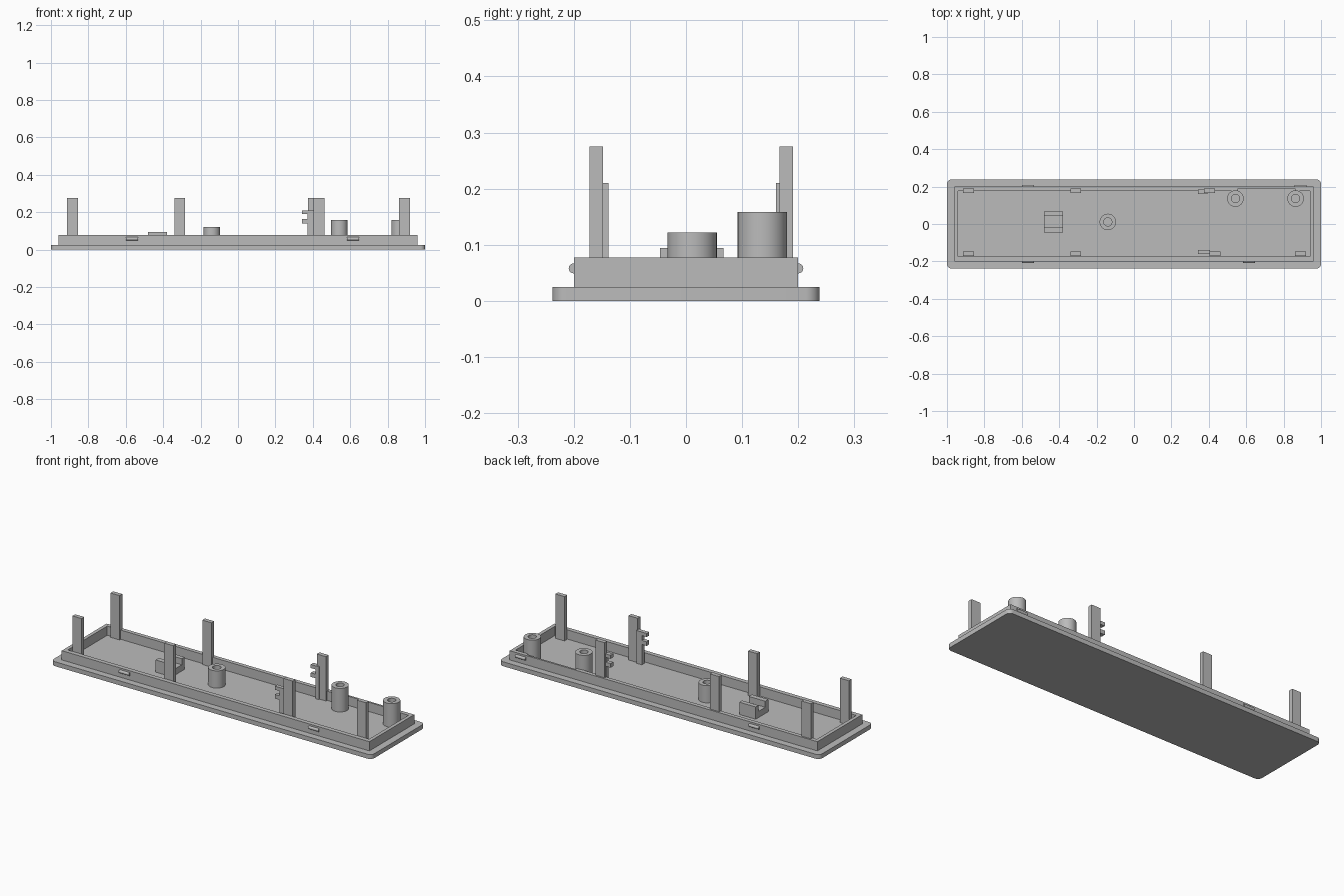
import bpy, bmesh, math
from mathutils import Matrix

if "Cube" in bpy.data.objects:
    bpy.data.objects.remove(bpy.data.objects["Cube"])

grey = bpy.data.materials.new("plain grey")
grey.diffuse_color = (0.5, 0.5, 0.5, 1)
grey.use_nodes = True
grey.node_tree.nodes["Principled BSDF"].inputs["Base Color"].default_value = grey.diffuse_color

FLOOR = 0.025
# Axis remaps for profiles: (u, v, depth) -> (x, y, z)
UP = Matrix.Identity(4)
ALONG_X = Matrix(((0, 0, 1, 0), (1, 0, 0, 0), (0, 1, 0, 0), (0, 0, 0, 1)))
ALONG_Y = Matrix(((1, 0, 0, 0), (0, 0, 1, 0), (0, 1, 0, 0), (0, 0, 0, 1)))


def prism(name, loops, lo, hi, axes=UP, smooth=False):
    """Extrude an outline (first loop) with optional holes from lo to hi."""
    bm = bmesh.new()
    edges = []
    for loop in loops:
        vs = [bm.verts.new((u, v, lo)) for u, v in loop]
        edges += [bm.edges.new((vs[i - 1], vs[i])) for i in range(len(vs))]
    if len(loops) == 1:
        bm.faces.new(vs)
    else:
        bmesh.ops.triangle_fill(bm, edges=edges, use_beauty=True)
    ext = bmesh.ops.extrude_face_region(bm, geom=bm.faces[:], use_keep_orig=True)
    top = [g for g in ext["geom"] if isinstance(g, bmesh.types.BMVert)]
    bmesh.ops.translate(bm, verts=top, vec=(0, 0, hi - lo))
    bmesh.ops.transform(bm, matrix=axes, verts=bm.verts[:])
    bmesh.ops.recalc_face_normals(bm, faces=bm.faces[:])
    mesh = bpy.data.meshes.new(name)
    bm.to_mesh(mesh)
    bm.free()
    mesh.materials.append(grey)
    ob = bpy.data.objects.new(name, mesh)
    bpy.context.collection.objects.link(ob)
    if smooth:
        bpy.ops.object.select_all(action='DESELECT')
        ob.select_set(True)
        bpy.context.view_layer.objects.active = ob
        bpy.ops.object.shade_smooth_by_angle(angle=math.radians(35))
    return ob


def rect(x0, x1, y0, y1):
    return [(x0, y0), (x1, y0), (x1, y1), (x0, y1)]


def circle(cx, cy, r, n=40):
    return [(cx + r * math.cos(2 * math.pi * i / n),
             cy + r * math.sin(2 * math.pi * i / n)) for i in range(n)]


def rounded(hx, hy, r, n=8):
    pts = []
    for k, (sx, sy) in enumerate(((1, 1), (-1, 1), (-1, -1), (1, -1))):
        for i in range(n + 1):
            a = math.pi / 2 * (k + i / n)
            pts.append((sx * (hx - r) + r * math.cos(a),
                        sy * (hy - r) + r * math.sin(a)))
    return pts


# Cover plate with rounded corners
prism("base_plate", [rounded(1, 0.238, 0.025)], 0, FLOOR, smooth=True)

# Raised rim, thinned at the back beside the tall bosses
inner = [(-0.94, -0.175), (0.94, -0.175), (0.94, 0.177), (0.86, 0.177),
         (0.86, 0.189), (0.555, 0.189), (0.555, 0.177), (-0.94, 0.177)]
prism("rim", [rect(-0.96, 0.96, -0.2, 0.2), inner], FLOOR, 0.077)

# Upright posts
for x in (-0.913, -0.34, 0.405, 0.862):
    prism("front_post", [rect(x, x + 0.057, -0.172, -0.148)], FLOOR, 0.275)
for x in (-0.913, -0.34, 0.375):
    prism("back_post", [rect(x, x + 0.057, 0.167, 0.191)], FLOOR, 0.275)

# Two-pronged clips beside the posts
for name, y0, y1, x1 in (("front_clip", -0.16, -0.138, 0.407),
                         ("back_clip", 0.16, 0.184, 0.392)):
    comb = [(x1, FLOOR), (x1, 0.21), (0.342, 0.21), (0.342, 0.19),
            (0.372, 0.19), (0.372, 0.163), (0.342, 0.163), (0.342, 0.14),
            (0.372, 0.14), (0.372, FLOOR)]
    prism(name, [comb], y0, y1, ALONG_Y)

# Hollow screw bosses
for x, y, top in ((0.542, 0.136, 0.158), (0.864, 0.136, 0.158), (-0.14, 0.011, 0.122)):
    prism("screw_boss", [circle(x, y, 0.044), circle(x, y, 0.022)], FLOOR, top, smooth=True)

# Saddle block with a channel
saddle = [(-0.046, FLOOR), (0.067, FLOOR), (0.067, 0.094), (0.042, 0.094),
          (0.042, 0.06), (-0.018, 0.06), (-0.018, 0.094), (-0.046, 0.094)]
prism("saddle_block", [saddle], -0.482, -0.38, ALONG_X)

# Rounded snap bumps on the outside of the rim
for x, y in ((-0.567, -0.2), (0.615, -0.2), (-0.567, 0.2), (0.89, 0.2)):
    prism("snap_bump", [circle(y, 0.058, 0.009, 20)], x - 0.032, x + 0.032, ALONG_X, True)
